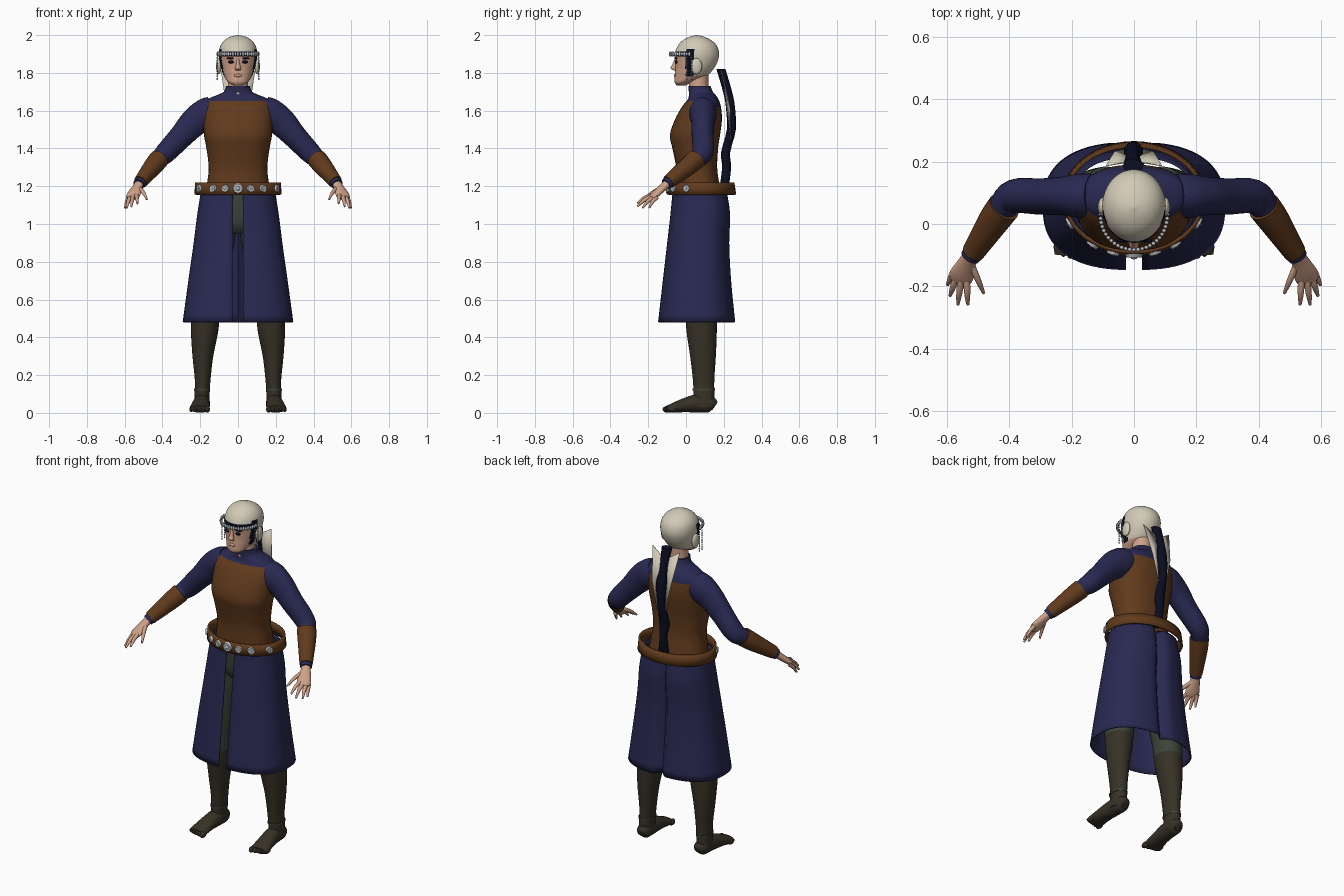
import bpy, bmesh, math, random
from mathutils import Vector, Matrix

random.seed(4)
if "Cube" in bpy.data.objects:
    bpy.data.objects.remove(bpy.data.objects["Cube"])


def material(name, *rgb):
    m = bpy.data.materials.new(name)
    m.use_nodes = True
    m.diffuse_color = (*rgb, 1)
    m.node_tree.nodes["Principled BSDF"].inputs["Base Color"].default_value = (*rgb, 1)
    return m


CREAM = material("cream cap", .64, .59, .47)
NAVY = material("navy cloth", .022, .022, .085)
BROWN = material("brown leather", .12, .043, .012)
BOOT = material("dark boot leather", .038, .031, .019)
SKIN = material("skin", .62, .36, .25)
SILVER = material("silver", .52, .55, .58)
HAIR = material("black hair", .003, .004, .016)
GREEN = material("grey green trousers", .045, .055, .04)


def finish(name, bm, mats, rule=None):
    """Turn a bmesh into a smooth shaded object, coloured by a rule on face centres."""
    bmesh.ops.recalc_face_normals(bm, faces=bm.faces)
    for f in bm.faces:
        f.smooth = True
        if rule:
            f.material_index = rule(f.calc_center_median())
    mesh = bpy.data.meshes.new(name)
    bm.to_mesh(mesh)
    bm.free()
    for m in mats:
        mesh.materials.append(m)
    mesh.set_sharp_from_angle(angle=math.radians(50))
    ob = bpy.data.objects.new(name, mesh)
    bpy.context.collection.objects.link(ob)
    return ob


def resample(rows, steps):
    """Catmull-Rom interpolation of ring rows."""
    out, n = [], len(rows)
    for i in range(n - 1):
        quad = zip(rows[max(i - 1, 0)], rows[i], rows[i + 1], rows[min(i + 2, n - 1)])
        quad = list(quad)
        for k in range(steps):
            t = k / steps
            out.append([b + (c - a) * t / 2 + (a - 2.5 * b + 2 * c - d / 2) * t * t
                        + (1.5 * (b - c) + (d - a) / 2) * t ** 3 for a, b, c, d in quad])
    return out + [list(rows[-1])]


def slices(rows):
    """(z, half width, front y, back y) -> (x, y, z, rx, ry)"""
    return [(0, (f + b) / 2, z, rx, (b - f) / 2) for z, rx, f, b in rows]


def loft(name, rings, mats, rule=None, upright=True, sides=28, steps=4,
         power=2.0, slit=0, caps=True, warp=None):
    """Skin superellipse rings; upright rings stay level, others follow the path."""
    rings = resample(rings, steps)
    bm, loops = bmesh.new(), []
    for i, (x, y, z, rx, ry) in enumerate(rings):
        u, v = Vector((1, 0, 0)), Vector((0, 1, 0))
        if not upright:
            a, b = rings[max(i - 1, 0)], rings[min(i + 1, len(rings) - 1)]
            t = (Vector(b[:3]) - Vector(a[:3])).normalized()
            u = t.cross(Vector((0, 0, 1))).normalized()
            v = u.cross(t)
        start = math.asin((slit / rx) ** (power / 2)) if slit else 0
        loop = []
        for k in range(sides + (1 if slit else 0)):
            ang = start + (2 * math.pi - 2 * start) * k / sides
            s, c = math.sin(ang), -math.cos(ang)
            px = math.copysign(abs(s) ** (2 / power), s) * rx
            py = math.copysign(abs(c) ** (2 / power), c) * ry
            co = Vector((x, y, z)) + u * px + v * py
            loop.append(bm.verts.new(warp(co) if warp else co))
        loops.append(loop)
    for lo, hi in zip(loops, loops[1:]):
        for k in range(sides):
            j = k + 1 if slit else (k + 1) % sides
            bm.faces.new((lo[k], lo[j], hi[j], hi[k]))
    if caps and not slit:
        bm.faces.new(loops[0])
        bm.faces.new(loops[-1])
    return finish(name, bm, mats, rule)


def balls(name, items, mat, segments=12):
    """One object made of ellipsoids given as (location, radii)."""
    bm = bmesh.new()
    for loc, size in items:
        m = Matrix.Translation(loc) @ Matrix.Diagonal((*size, 1))
        bmesh.ops.create_uvsphere(bm, u_segments=segments, v_segments=segments // 2 + 2,
                                  radius=1, matrix=m)
    return finish(name, bm, [mat])


def thicken(ob, amount):
    mod = ob.modifiers.new("thickness", "SOLIDIFY")
    mod.thickness, mod.offset = amount, 0


# Torso: leather vest below, cloth shoulders and collar above
loft("vest_and_collar", slices([
    (1.16, .172, -.05, .185), (1.22, .163, -.05, .175), (1.3, .155, -.052, .165),
    (1.4, .167, -.072, .17), (1.47, .18, -.085, .18), (1.55, .183, -.06, .19),
    (1.62, .182, -.022, .185), (1.66, .16, .01, .172), (1.685, .105, .015, .155),
    (1.7, .075, .015, .142), (1.73, .063, .012, .13)]), [BROWN, NAVY],
    lambda c: int(c.z > 1.655 or (c.z > 1.62 and c.y > .1)), sides=40, power=2.3)

# Neck and head
loft("neck", slices([(1.68, .06, .015, .125), (1.75, .053, .015, .118),
                     (1.83, .055, .015, .12)]), [SKIN])


def head_colour(c):
    if c.y < .045 and 1.885 < c.z < 1.915 or 0 < c.y < .04 and 1.78 < c.z < 1.93:
        return 2
    return 0 if c.z < 1.785 or (c.y < .02 and c.z < 1.9) else 1


loft("head", slices([
    (1.733, .025, -.048, 0), (1.75, .052, -.06, .03), (1.78, .073, -.06, .105),
    (1.82, .088, -.057, .145), (1.86, .098, -.058, .167), (1.9, .102, -.06, .175),
    (1.94, .095, -.045, .165), (1.97, .075, -.02, .138), (1.99, .045, .015, .1),
    (2, .005, .05, .06)]), [SKIN, CREAM, HAIR], head_colour, sides=48, steps=6)
loft("nose", [(0, -.05, 1.875, .008, .01), (0, -.06, 1.845, .01, .012),
              (0, -.066, 1.825, .016, .016), (0, -.055, 1.812, .012, .008)], [SKIN], sides=12)
balls("lips", [((0, -.058, 1.786), (.022, .007, .008))], SKIN)
balls("eyes", [((s * .036, -.052, 1.858), (.017, .007, .008)) for s in (1, -1)], HAIR)
balls("eyebrows", [((s * .038, -.052, 1.877), (.022, .007, .005)) for s in (1, -1)], HAIR)
balls("ears", [((s * .102, .055, 1.835), (.014, .03, .043)) for s in (1, -1)], CREAM, 16)

# Silver headband chain and temple pendants
beads = []
for i in range(-12, 13):
    a = i / 12 * 1.5
    spot = Vector((.107 * math.sin(a), .025 - .108 * math.cos(a), 1.9))
    beads.append((spot, (.007, .007, .01 if i % 2 else .014)))
for s in (1, -1):
    for y in (.005, .03):
        beads += [((s * .11, y, 1.88 - k * .014), (.004, .004, .006)) for k in range(9)]
balls("headband_chain", beads, SILVER, 8)

# Hair tail with two cream ribbons
tail = [(0, .185, 1.82), (0, .22, 1.7), (0, .235, 1.62), (0, .24, 1.5),
        (0, .21, 1.38), (0, .215, 1.3), (0, .203, 1.2)]
loft("hair_tail", [(random.uniform(-.006, .006), y, z, .027 + .005 * (-1) ** i, .024)
                   for i, (x, y, z) in enumerate(tail)], [HAIR], sides=10, steps=3)
for side, s in (("left", 1), ("right", -1)):
    bm = bmesh.new()
    pts = [(.01, .2, 1.76), (.09, .187, 1.81), (.062, .232, 1.62), (.025, .238, 1.45)]
    bm.faces.new([bm.verts.new((s * x, y, z)) for x, y, z in pts])
    thicken(finish(side + "_ribbon", bm, [CREAM]), .004)


# Skirt with front slit and a fold down the back
def back_fold(co):
    if co.y > .1:
        co.y -= .04 * math.exp(-(co.x / .025) ** 2)
    return co


skirt = loft("skirt", slices([
    (1.175, .193, -.068, .215), (1.05, .213, -.08, .233), (.9, .232, -.097, .228),
    (.7, .26, -.12, .238), (.48, .29, -.145, .26)]), [NAVY],
    sides=72, power=2.5, slit=.026, warp=back_fold)
thicken(skirt, .006)
loft("trouser_hips", slices([(.95, .12, 0, .15), (1.0, .165, -.035, .185),
                             (1.1, .172, -.045, .19), (1.18, .168, -.045, .18)]), [GREEN])

# Belt hoop with silver medallions
belt = loft("belt", slices([(1.155, .225, -.095, .26), (1.22, .221, -.09, .25)]),
            [BROWN], sides=48, steps=2, caps=False)
thicken(belt, .012)
bm = bmesh.new()
for a in (0, .3, .62, 1.12, -.3, -.62, -1.12):
    out = Vector((math.sin(a), -math.cos(a), 0))
    spot = Vector((.229 * out.x, .082 + .182 * out.y, 1.188))
    turn = Matrix.Translation(spot) @ out.to_track_quat("Z", "Y").to_matrix().to_4x4()
    r = .023 if a else .031
    bmesh.ops.create_cone(bm, cap_ends=True, segments=8, radius1=r, radius2=r * .8,
                          depth=.014, matrix=turn)
    bmesh.ops.create_uvsphere(bm, u_segments=8, v_segments=6, radius=r * .45, matrix=turn)
finish("belt_medallions", bm, [SILVER])

# Limbs, built once per side
for side, s in (("left", 1), ("right", -1)):
    def flip(rows):
        return [(s * r[0], *r[1:]) for r in rows]

    def limb(name, rows, mat, **kw):
        return loft(side + name, flip(rows), [mat], upright=False, **kw)

    # Sleeve and bracer
    limb("_sleeve", [
        (.13, .09, 1.598, .07, .08), (.17, .09, 1.58, .072, .085), (.23, .09, 1.54, .062, .077),
        (.3, .088, 1.465, .058, .064), (.385, .088, 1.375, .055, .056),
        (.43, .04, 1.33, .044, .044), (.525, -.105, 1.21, .032, .03)], NAVY)
    limb("_bracer", [(.417, .055, 1.345, .053, .053), (.45, .01, 1.305, .05, .05),
                     (.517, -.093, 1.222, .036, .036)], BROWN)

    # Hand
    limb("_palm", [(.515, -.09, 1.225, .024, .022), (.533, -.12, 1.195, .028, .02),
                   (.553, -.165, 1.155, .039, .017), (.562, -.185, 1.138, .032, .012)],
         SKIN, sides=16)
    fingers = {"_little_finger": ((.578, -.153, 1.142), (.598, -.195, 1.085)),
               "_ring_finger": ((.57, -.17, 1.142), (.59, -.23, 1.085)),
               "_middle_finger": ((.555, -.18, 1.147), (.565, -.258, 1.092)),
               "_index_finger": ((.537, -.183, 1.152), (.533, -.258, 1.108)),
               "_thumb": ((.522, -.13, 1.19), (.482, -.222, 1.13))}
    for name, (base, tip) in fingers.items():
        base, tip = Vector(base), Vector(tip)
        mid = base.lerp(tip, .55) + Vector((0, 0, .008))
        limb(name, [(*base, .012, .012), (*mid, .01, .01), (*tip, .005, .005)],
             SKIN, sides=10, steps=3)

    # Leg: trousers above the boot
    loft(side + "_leg", flip([
        (.09, .08, 1.02, .08, .105), (.11, .08, .9, .092, .1), (.145, .08, .7, .085, .09),
        (.17, .08, .55, .078, .085), (.177, .083, .43, .072, .08), (.186, .09, .3, .055, .068),
        (.187, .093, .18, .042, .057), (.19, .095, .1, .04, .055), (.192, .095, .03, .042, .055)]),
        [GREEN, BOOT], lambda c: int(c.z < .5))
    loft(side + "_ankle_band", flip([(.19, .094, .118, .043, .059), (.19, .094, .128, .043, .059)]),
         [GREEN], steps=1)

    # Foot and toes
    limb("_foot", [(.188, .152, .035, .025, .025), (.189, .13, .045, .04, .042),
                   (.192, .06, .05, .044, .048), (.198, -.01, .04, .048, .037),
                   (.203, -.07, .026, .053, .025), (.205, -.1, .021, .05, .018)], BOOT)
    balls(side + "_toes", [((s * (.163 + k * .021), -.098 + k * .006, .019),
                            (.015 - k * .001, .026, .018 - k * .001)) for k in range(5)], BOOT)
